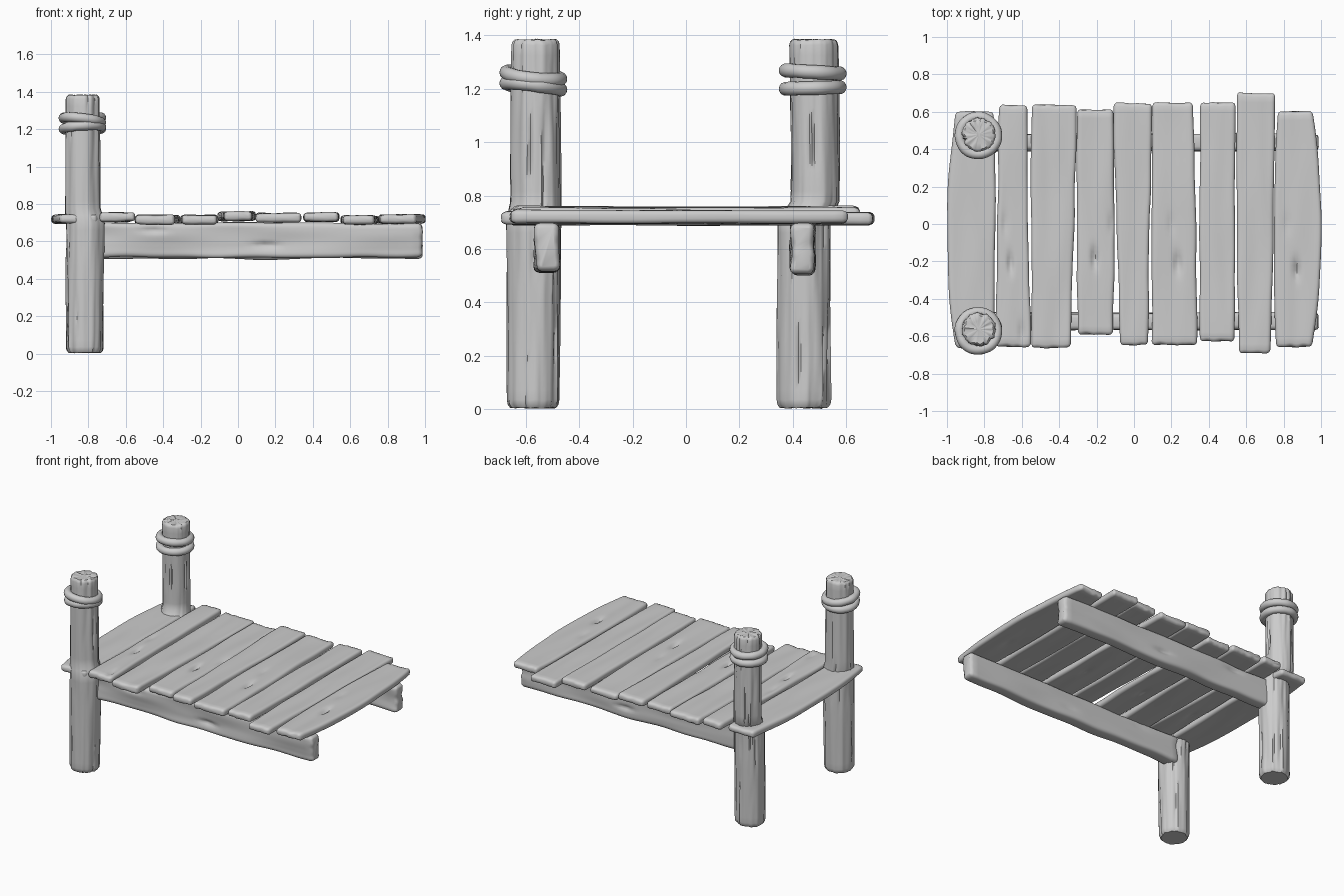
import bpy, bmesh, math
from mathutils import Vector, noise

if "Cube" in bpy.data.objects:
    bpy.data.objects.remove(bpy.data.objects["Cube"], do_unlink=True)

GREY = (0.6, 0.6, 0.6, 1.0)
wood = bpy.data.materials.new("weathered_grey")
wood.use_nodes = True
wood.diffuse_color = GREY
wood.node_tree.nodes["Principled BSDF"].inputs["Base Color"].default_value = GREY


def loft(name, rings, closed=False):
    """Skin a list of equal point rings, capping the ends unless closed."""
    bm = bmesh.new()
    loops = [[bm.verts.new(p) for p in ring] for ring in rings]
    pairs = list(zip(loops, loops[1:]))
    if closed:
        pairs.append((loops[-1], loops[0]))
    else:
        bm.faces.new(loops[0])
        bm.faces.new(loops[-1])
    for a, b in pairs:
        for i in range(len(a)):
            j = (i + 1) % len(a)
            bm.faces.new((a[i], a[j], b[j], b[i]))
    bmesh.ops.recalc_face_normals(bm, faces=bm.faces)
    mesh = bpy.data.meshes.new(name)
    bm.to_mesh(mesh)
    bm.free()
    mesh.materials.append(wood)
    ob = bpy.data.objects.new(name, mesh)
    bpy.context.collection.objects.link(ob)
    bpy.ops.object.select_all(action="DESELECT")
    ob.select_set(True)
    bpy.context.view_layer.objects.active = ob
    bpy.ops.object.shade_smooth_by_angle(angle=math.radians(50))
    return ob


def rounded_section(lo, hi, v0, v1, r, steps=14):
    """Rounded rectangle with finely divided wide sides, as (u, v) points."""
    pts = []
    corners = [(hi - r, v1 - r, 0), (lo + r, v1 - r, 1),
               (lo + r, v0 + r, 2), (hi - r, v0 + r, 3)]
    for k, (cu, cv, q) in enumerate(corners):
        for i in range(4):
            a = (q + i / 3) * math.pi / 2
            pts.append((cu + r * math.cos(a), cv + r * math.sin(a)))
        if k in (0, 2):
            end = corners[k + 1][0]
            for i in range(1, steps):
                pts.append((cu + (end - cu) * i / steps, pts[-1][1]))
    return pts


def board(name, length, edges, v0, v1, place, r=0.018, dents=(), seed=0, wobble=0.006):
    """Worn board; edges gives (low, high) at start, middle and end."""
    s0, s1 = length
    stations = [(s0, r * 0.8), (s0 + r * 0.3, r * 0.3)]
    n = 44
    stations += [(s0 + r + (s1 - s0 - 2 * r) * i / n, 0) for i in range(n + 1)]
    stations += [(s1 - r * 0.3, r * 0.3), (s1, r * 0.8)]
    rings = []
    for s, inset in stations:
        t = (s - s0) / (s1 - s0)
        weights = ((1 - t) * (1 - 2 * t), 4 * t * (1 - t), t * (2 * t - 1))
        lo, hi = (sum(w * e[k] for w, e in zip(weights, edges)) for k in (0, 1))
        lo += wobble * noise.noise((s * 4, seed, 1.5))
        hi += wobble * noise.noise((s * 4, seed, 7.5))
        ring = []
        for u, v in rounded_section(lo + inset, hi - inset, v0 + inset, v1 - inset,
                                    max(r - inset, 0.003)):
            top = v > (v0 + v1) / 2
            v += wobble * noise.noise((u * 12, s * 2.5, seed + 3 * top))
            for du, ds, depth in dents:
                pit = depth * math.exp(-((u - du) / 0.016) ** 2 - ((s - ds) / 0.05) ** 2)
                v += -pit if top else pit * 0.3
            ragged = 0.009 * noise.noise((u * 25, seed, s0 + s)) * (abs(2 * t - 1) ** 12)
            ring.append(place(u, s + ragged, v))
        rings.append(ring)
    return loft(name, rings)


# Deck planks: front y, back y, (left, right) x at front, middle, back, underside z, knots
planks = [
    (-0.66, 0.60, ((-0.955, -0.75), (-1.0, -0.74), (-0.955, -0.75)), 0.695, ()),
    (-0.655, 0.635, ((-0.74, -0.55), (-0.73, -0.565), (-0.72, -0.57)), 0.705,
     ((-0.66, -0.21, 0.02), (-0.69, 0.0, 0.008), (-0.6, -0.58, 0.012))),
    (-0.66, 0.635, ((-0.55, -0.34), (-0.55, -0.32), (-0.55, -0.305)), 0.692, ()),
    (-0.59, 0.61, ((-0.30, -0.11), (-0.305, -0.105), (-0.305, -0.11)), 0.692,
     ((-0.21, -0.18, 0.024), (-0.12, 0.0, 0.01))),
    (-0.645, 0.645, ((-0.07, 0.075), (-0.095, 0.085), (-0.11, 0.095)), 0.71, ()),
    (-0.645, 0.648, ((0.095, 0.34), (0.095, 0.33), (0.10, 0.315)), 0.702,
     ((0.235, -0.21, 0.024), (0.2, 0.0, 0.008))),
    (-0.625, 0.648, ((0.355, 0.535), (0.35, 0.54), (0.355, 0.54)), 0.705, ()),
    (-0.69, 0.70, ((0.56, 0.73), (0.55, 0.745), (0.55, 0.755)), 0.69, ()),
    (-0.655, 0.60, ((0.76, 0.955), (0.75, 1.0), (0.77, 0.955)), 0.695,
     ((0.87, -0.24, 0.024), (0.82, 0.0, 0.008))),
]
for i, (y0, y1, edges, z, knots) in enumerate(planks, 1):
    board(f"deck_plank_{i}", (y0, y1), edges, z, z + 0.049,
          lambda u, s, v: Vector((u, s, v)), dents=knots, seed=i * 3.7)

# Long beams carrying the planks
for name, yc, z0, z1, side in (("front_beam", -0.52, 0.515, 0.70, -1),
                               ("back_beam", 0.437, 0.508, 0.70, 1)):
    board(name, (-0.78, 0.985), ((z0, z1),) * 3, -0.044, 0.044,
          lambda u, s, v: Vector((s, yc + side * v, u)), r=0.022,
          dents=((0.66, -0.45, 0.015), (0.58, 0.15, 0.018)), seed=yc * 20, wobble=0.01)


def post(name, path, seed):
    """Grooved log through (x, y, z, radius) points, with worn rounded ends."""
    heights, n = [], 34
    z0, z1 = path[0][2], path[-1][2]
    heights = [(z0, 0.88), (z0 + 0.012, 0.97)]
    heights += [(z0 + 0.03 + (z1 - z0 - 0.05) * i / n, 1) for i in range(n + 1)]
    heights += [(z1 - 0.008, 0.96), (z1, 0.87), (z1 - 0.003, 0.5), (z1, 0.15)]
    rings = []
    for z, scale in heights:
        k = next((j for j in range(len(path) - 2) if z <= path[j + 1][2]), len(path) - 2)
        a, b = Vector(path[k]), Vector(path[k + 1])
        x, y, _, r = a.lerp(b, (z - a.z) / (b.z - a.z))
        ring = []
        for i in range(56):
            ang = math.tau * i / 56
            c, s = math.cos(ang), math.sin(ang)
            grain = noise.noise((c * 5 + seed, s * 5, z * 1.5))
            crack = max(0, noise.noise((c * 9, s * 9 + seed, z * 2.5)) - 0.25)
            rad = (r + 0.008 * grain - 0.022 * crack) * scale
            lift = 0.006 * noise.noise((c * 4, s * 4, seed)) if z > 1.3 or z < 0.1 else 0
            ring.append(Vector((x + rad * c, y + rad * s, z + lift)))
        rings.append(ring)
    return loft(name, rings)


post("front_post", [(-0.82, -0.571, 0.006, 0.097), (-0.815, -0.57, 0.7, 0.103),
                    (-0.83, -0.562, 0.78, 0.093), (-0.83, -0.563, 1.383, 0.089)], 2.0)
post("back_post", [(-0.82, 0.44, 0.006, 0.099), (-0.815, 0.442, 0.7, 0.1),
                   (-0.83, 0.483, 0.78, 0.09), (-0.83, 0.477, 1.383, 0.09)], 9.0)


def rope_ring(name, centre, slope_x, slope_y, seed):
    """Single turn of rope, tilted and slightly uneven."""
    rings = []
    for i in range(48):
        a = math.tau * i / 48
        c, s = math.cos(a), math.sin(a)
        tube = 0.026 + 0.003 * noise.noise((c * 2, s * 2, seed))
        mid = 0.101 + 0.004 * noise.noise((c, s, seed + 5))
        ring = []
        for j in range(14):
            b = math.tau * j / 14
            rad = mid + tube * math.cos(b)
            ring.append(Vector(centre) + Vector((
                rad * c, rad * s, tube * math.sin(b) + slope_x * c + slope_y * s)))
        rings.append(ring)
    return loft(name, rings, closed=True)


rope_ring("front_rope_upper", (-0.832, -0.571, 1.248), -0.012, -0.012, 1)
rope_ring("front_rope_lower", (-0.832, -0.571, 1.208), 0.006, -0.012, 2)
rope_ring("back_rope_upper", (-0.832, 0.474, 1.262), 0.0, -0.006, 3)
rope_ring("back_rope_lower", (-0.832, 0.474, 1.202), 0.0, 0.003, 4)
